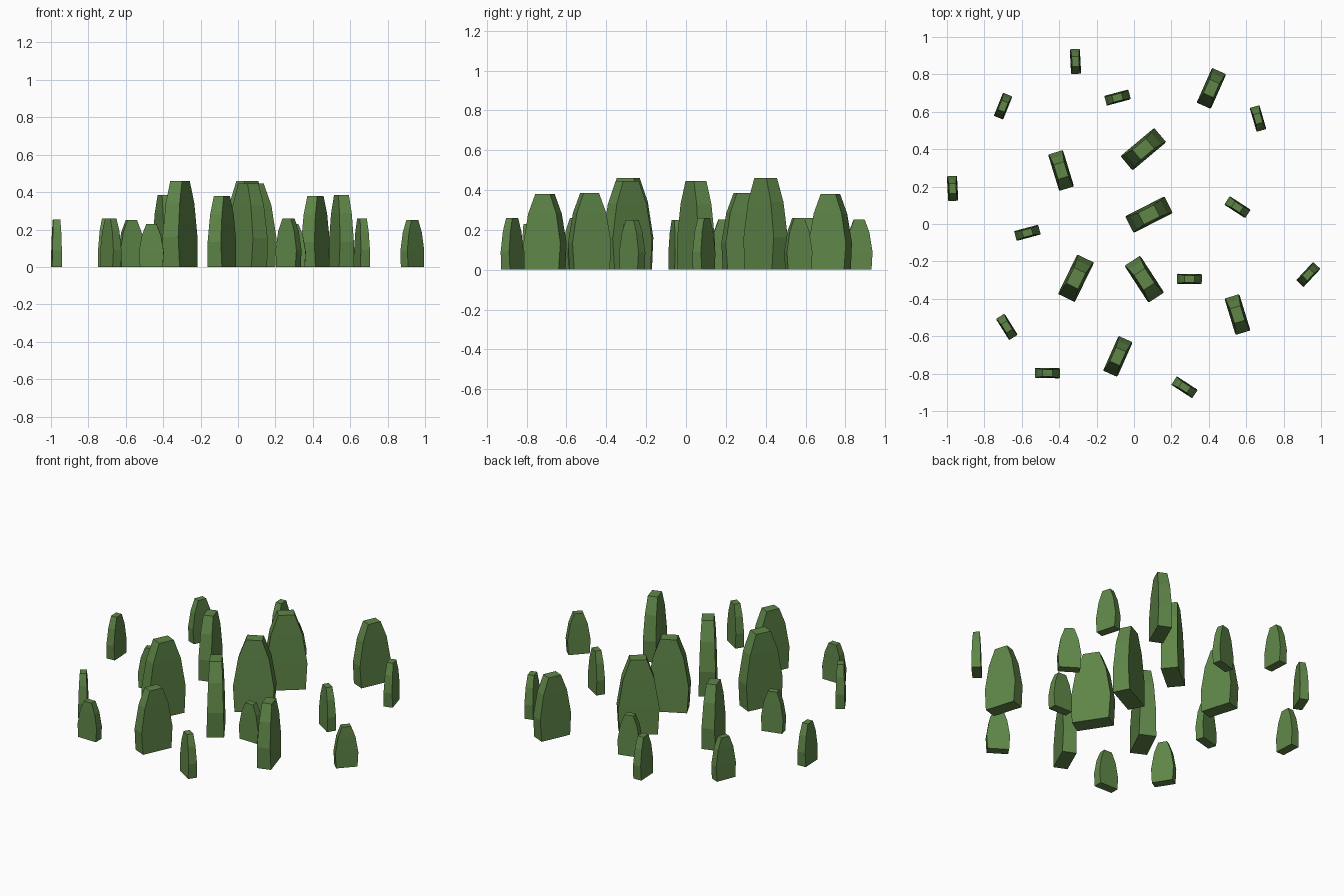
import bpy, bmesh, math

if "Cube" in bpy.data.objects:
    bpy.data.objects.remove(bpy.data.objects["Cube"])

green = bpy.data.materials.new("leaf_green")
green.diffuse_color = (0.115, 0.24, 0.065, 1)
green.use_nodes = True
green.node_tree.nodes["Principled BSDF"].inputs["Base Color"].default_value = green.diffuse_color

# Blade outline: (height share, width share, thickness share)
LEVELS = [(0, 0.92, 1.0), (0.35, 1.0, 0.93), (0.74, 0.76, 0.83), (1, 0.40, 0.70)]


def blade(name, x, y, angle, length, thick, height):
    """Slab-like leaf with a four-sided section, narrowing to a flat top."""
    bm = bmesh.new()
    rings = []
    for h, w, t in LEVELS:
        a, b = length * w / 2, thick * t / 2
        rings.append([bm.verts.new((sx * a, sy * b, h * height))
                      for sx, sy in ((-1, -1), (1, -1), (1, 1), (-1, 1))])
    for low, high in zip(rings, rings[1:]):
        for i in range(4):
            j = (i + 1) % 4
            bm.faces.new((low[i], low[j], high[j], high[i]))
    bm.faces.new(rings[0][::-1])
    bm.faces.new(rings[-1])
    bmesh.ops.recalc_face_normals(bm, faces=bm.faces)
    me = bpy.data.meshes.new(name)
    bm.to_mesh(me)
    bm.free()
    me.materials.append(green)
    ob = bpy.data.objects.new(name, me)
    ob.location = (x, y, 0)
    ob.rotation_euler.z = math.radians(angle)
    bpy.context.collection.objects.link(ob)


# Tall inner blades: x, y, angle, height
for i, (x, y, a, h) in enumerate([
        (0.05, 0.40, 40, 0.46), (0.08, 0.05, 27, 0.445),
        (-0.31, -0.29, 64, 0.46), (0.055, -0.295, -57, 0.445)]):
    blade(f"tall_leaf_{i + 1}", x, y, a, 0.235, 0.10, h)

# Medium blades
for i, (x, y, a, h) in enumerate([
        (-0.39, 0.286, -73, 0.385), (0.414, 0.725, 66, 0.38),
        (0.553, -0.484, -73, 0.385), (-0.086, -0.708, 66, 0.38)]):
    blade(f"medium_leaf_{i + 1}", x, y, a, 0.203, 0.083, h)

# Small outer blades
for i, (x, y, a, h) in enumerate([
        (-0.313, 0.869, -87, 0.253), (-0.70, 0.63, 68, 0.26),
        (-0.088, 0.676, 15, 0.25), (0.663, 0.564, -74, 0.26),
        (-0.97, 0.19, -87, 0.253), (-0.57, -0.047, 15, 0.25),
        (0.553, 0.09, -33, 0.26), (0.296, -0.294, -1, 0.23),
        (0.932, -0.27, 47, 0.25), (-0.68, -0.55, -58, 0.26),
        (-0.463, -0.797, -1, 0.23), (0.27, -0.873, -33, 0.26)]):
    blade(f"small_leaf_{i + 1}", x, y, a, 0.133, 0.054, h)
